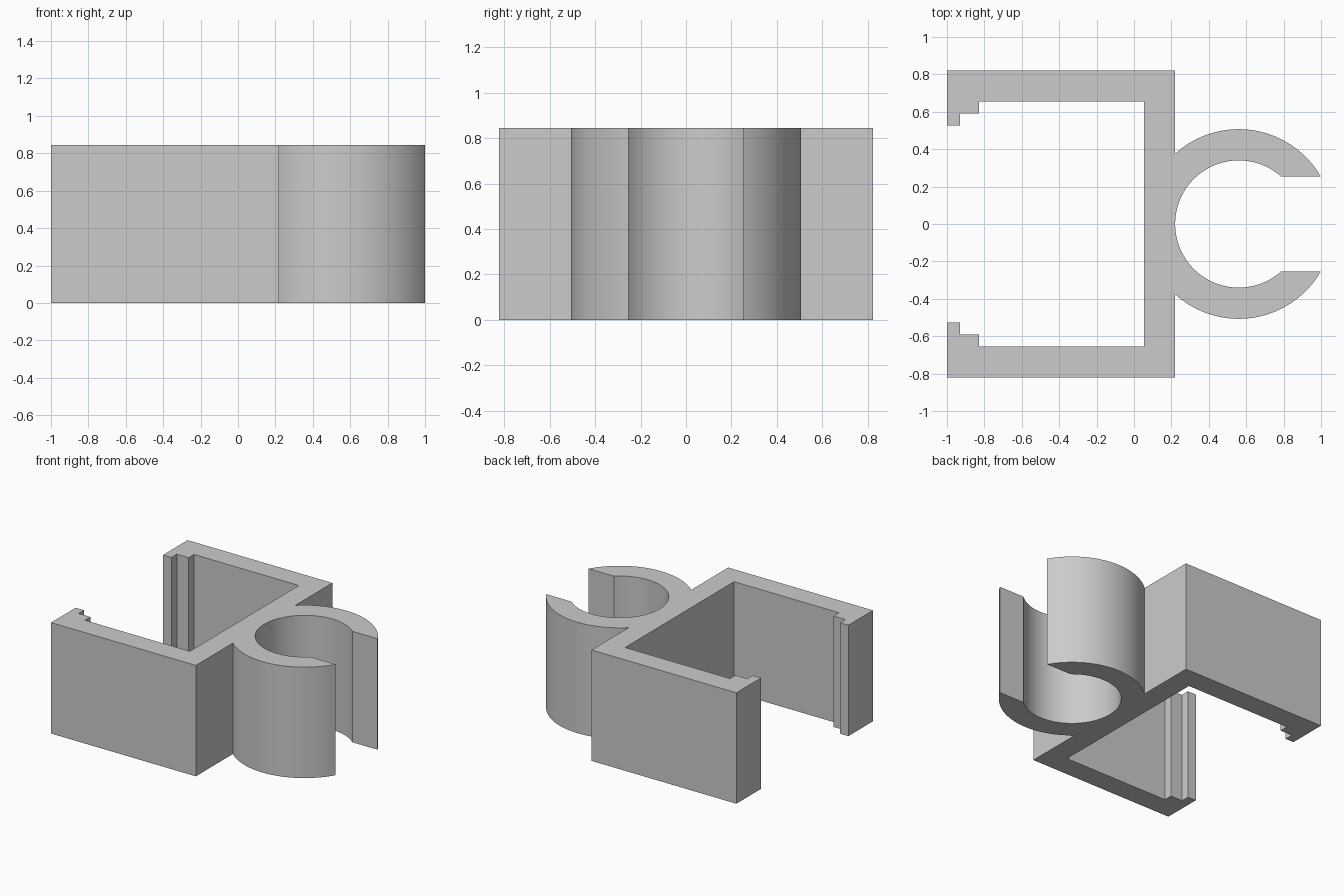
import bpy
import bmesh
from math import asin, acos, pi, sin, cos

cube = bpy.data.objects.get("Cube")
if cube:
    bpy.data.objects.remove(cube, do_unlink=True)

HEIGHT = 0.845
RING_X, BORE, OUTER = 0.56, 0.34, 0.507   # open ring
SLOT = 0.254                              # half width of the ring opening
BACK, HALF_WIDTH, WALL = 0.22, 0.822, 0.166

grey = bpy.data.materials.new("plain_grey")
grey.use_nodes = True
colour = (0.6, 0.6, 0.6, 1)
grey.diffuse_color = colour
grey.node_tree.nodes["Principled BSDF"].inputs["Base Color"].default_value = colour


def arc(radius, start, end, steps):
    angles = [start + (end - start) * i / steps for i in range(steps + 1)]
    return [(RING_X + radius * cos(a), radius * sin(a)) for a in angles]


# Half of the outline: bore, ring tip, ring outside, then the channel arm
half = arc(BORE, pi, asin(SLOT / BORE), 36)
half += arc(OUTER, asin(SLOT / OUTER), acos((BACK - RING_X) / OUTER), 32)
inner = HALF_WIDTH - WALL
half += [
    (BACK, HALF_WIDTH), (-1, HALF_WIDTH),
    # stepped retaining lip
    (-1, inner - 0.13), (-0.93, inner - 0.13),
    (-0.93, inner - 0.065), (-0.83, inner - 0.065),
    (-0.83, inner), (BACK - WALL, inner),
]
# Mirror the outline across the centre line
outline = half + [(x, -y) for x, y in reversed(half[1:])]

# Extrude the outline into the clip
bm = bmesh.new()
base = bm.faces.new([bm.verts.new((x, y, 0)) for x, y in outline])
result = bmesh.ops.extrude_face_region(bm, geom=[base], use_keep_orig=True)
top = [v for v in result["geom"] if isinstance(v, bmesh.types.BMVert)]
bmesh.ops.translate(bm, vec=(0, 0, HEIGHT), verts=top)
bmesh.ops.recalc_face_normals(bm, faces=bm.faces)
mesh = bpy.data.meshes.new("clip_body")
bm.to_mesh(mesh)
bm.free()
mesh.materials.append(grey)

clip = bpy.data.objects.new("clip_body", mesh)
bpy.context.collection.objects.link(clip)
bpy.ops.object.select_all(action="DESELECT")
clip.select_set(True)
bpy.context.view_layer.objects.active = clip
bpy.ops.object.shade_smooth_by_angle(angle=pi / 6)
